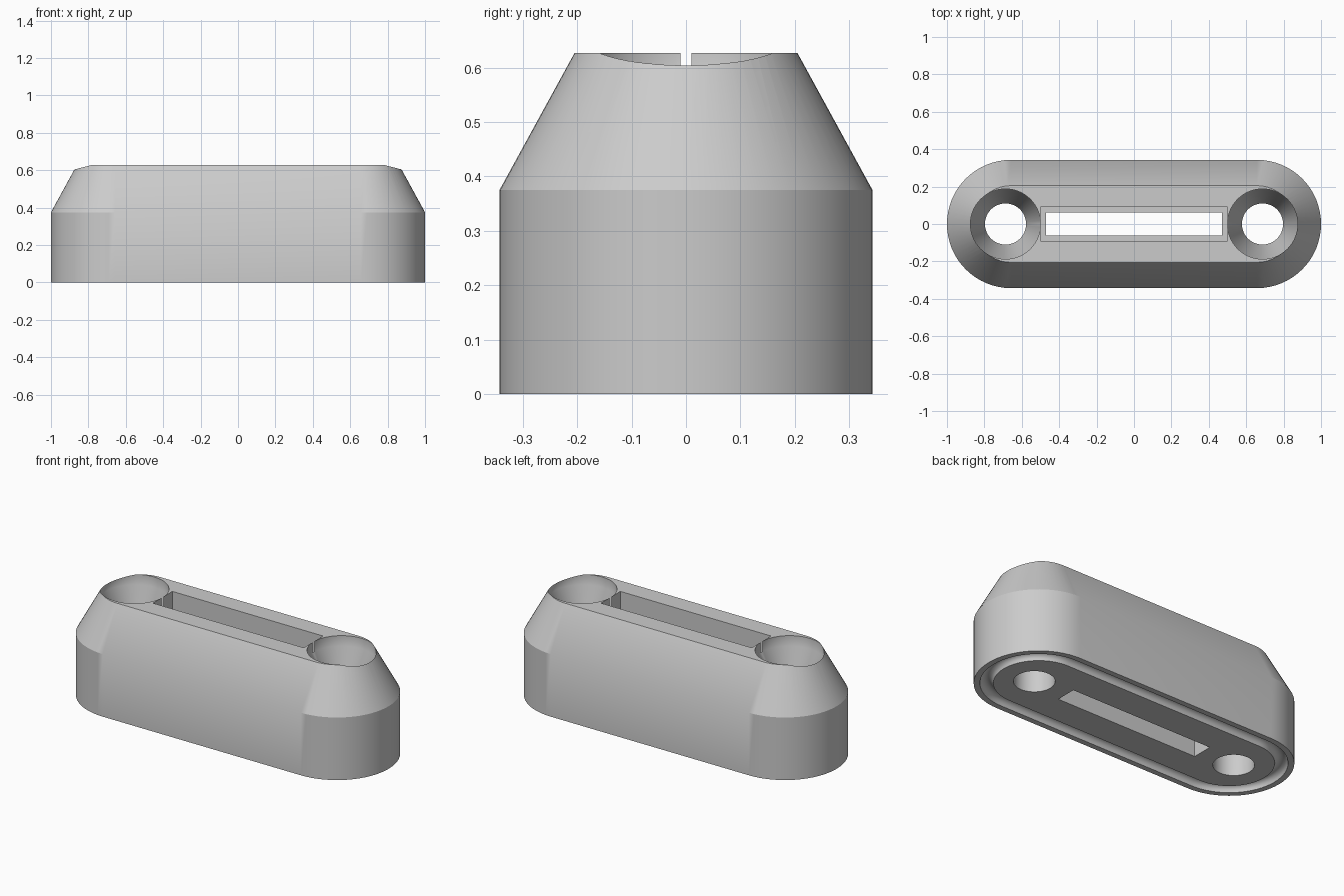
import bpy, bmesh, math

cube = bpy.data.objects.get("Cube")
if cube:
    bpy.data.objects.remove(cube, do_unlink=True)

END_X = 0.657      # centre of the rounded ends
RADIUS = 0.343     # outer radius of the ends
TOP_RADIUS = 0.205
SHOULDER = 0.375   # where the taper starts
HEIGHT = 0.627
HOLE_X = 0.687
ARC = 32           # segments per rounded end

grey = bpy.data.materials.new("plain grey")
grey.use_nodes = True
colour = (0.6, 0.6, 0.6, 1)
grey.diffuse_color = colour
grey.node_tree.nodes["Principled BSDF"].inputs["Base Color"].default_value = colour


def new_object(name, bm):
    bmesh.ops.recalc_face_normals(bm, faces=bm.faces)
    mesh = bpy.data.meshes.new(name)
    bm.to_mesh(mesh)
    bm.free()
    mesh.materials.append(grey)
    obj = bpy.data.objects.new(name, mesh)
    bpy.context.collection.objects.link(obj)
    return obj


def loft(name, rings):
    """Skin a stack of vertex rings and cap both ends."""
    bm = bmesh.new()
    loops = [[bm.verts.new(p) for p in ring] for ring in rings]
    for a, b in zip(loops, loops[1:]):
        for i in range(len(a)):
            j = (i + 1) % len(a)
            bm.faces.new((a[i], a[j], b[j], b[i]))
    bm.faces.new(loops[0])
    bm.faces.new(loops[-1])
    return new_object(name, bm)


def stadium(r, z):
    points = []
    for side in (1, -1):
        for i in range(ARC + 1):
            a = math.pi * (i / ARC - 0.5)
            points.append((side * (END_X + r * math.cos(a)), side * r * math.sin(a), z))
    return points


def circle(x, r, z, n=64):
    return [(x + r * math.cos(math.tau * i / n), r * math.sin(math.tau * i / n), z)
            for i in range(n)]


def rectangle(x, y, z):
    return [(x, y, z), (-x, y, z), (-x, -y, z), (x, -y, z)]


# Body: round seal groove underneath, straight wall, tapered top
groove_r, groove_half = 0.275, 0.035
profile = []
for i in range(9):
    a = math.pi * i / 8
    profile.append((groove_r - groove_half * math.cos(a), groove_half * math.sin(a)))
profile += [(RADIUS, 0), (RADIUS, SHOULDER), (TOP_RADIUS, HEIGHT)]
body = loft("spacer_body", [stadium(r, z) for r, z in profile])

# Countersunk screw holes and the stepped slot
cutters = []
for side, label in ((1, "left"), (-1, "right")):
    x = side * HOLE_X
    steps = [(0.11, -0.1), (0.11, 0.42), (0.1875, 0.565), (0.1875, 0.8)]
    cutters.append(loft(label + "_screw_hole_cutter", [circle(x, r, z) for r, z in steps]))
slot = [(0.47, 0.062, -0.1), (0.47, 0.062, 0.3), (0.5, 0.092, 0.3), (0.5, 0.092, 0.8)]
cutters.append(loft("slot_cutter", [rectangle(*s) for s in slot]))

bpy.context.view_layer.objects.active = body
body.select_set(True)
for cutter in cutters:
    cutter.hide_render = True
    mod = body.modifiers.new(cutter.name, "BOOLEAN")
    mod.operation = "DIFFERENCE"
    mod.solver = "EXACT"
    mod.object = cutter
    bpy.ops.object.modifier_apply(modifier=mod.name)
for cutter in cutters:
    bpy.data.objects.remove(cutter, do_unlink=True)

# Smooth sides, with a crisp shoulder only around the rounded ends
bpy.ops.object.shade_smooth_by_angle(angle=math.radians(30))
mesh = body.data
for edge in mesh.edges:
    ends = [mesh.vertices[v].co for v in edge.vertices]
    if all(abs(c.z - SHOULDER) < 0.001 and abs(c.x) > END_X - 0.001 for c in ends):
        if ends[0].x * ends[1].x > 0:
            edge.use_edge_sharp = True
